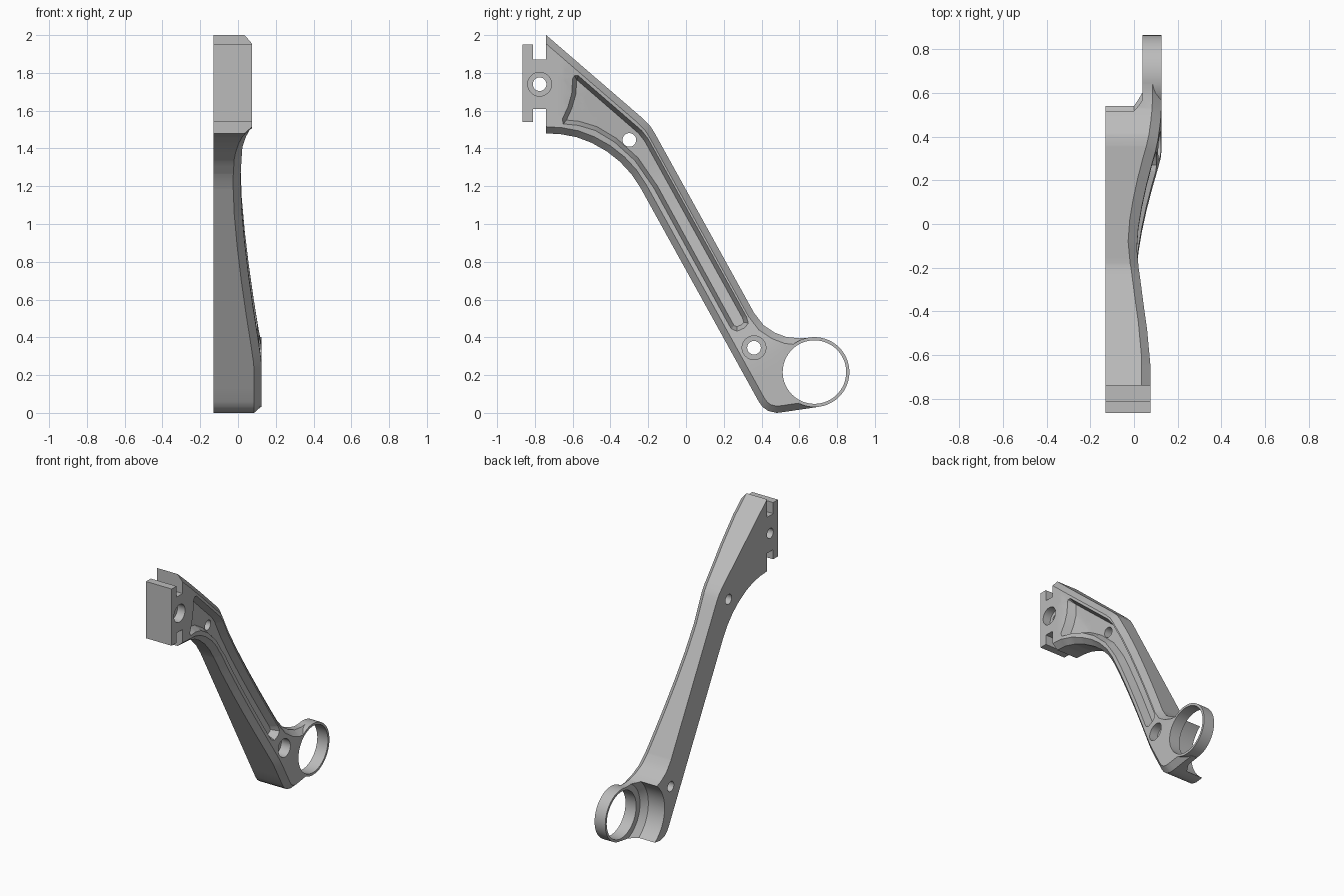
import bpy, bmesh, math
from mathutils import Vector

cube = bpy.data.objects.get("Cube")
if cube:
    bpy.data.objects.remove(cube, do_unlink=True)

grey = bpy.data.materials.new("plain_grey")
grey.use_nodes = True
COLOUR = (0.5, 0.5, 0.5, 1)
grey.diffuse_color = COLOUR
grey.node_tree.nodes["Principled BSDF"].inputs["Base Color"].default_value = COLOUR


def inset(points, d):
    """Offset a closed counter-clockwise profile inwards."""
    out, n = [], len(points)
    for i in range(n):
        a, b, c = (Vector(points[(i + k) % n]) for k in (-1, 0, 1))
        e, f = (b - a).normalized(), (c - b).normalized()
        m, k = Vector((-e.y, e.x)), Vector((-f.y, f.x))
        out.append(tuple(b + (m + k) * d / (1 + m.dot(k))))
    return out


def loft(name, sections):
    """Solid through matching y-z profiles stacked along x."""
    bm = bmesh.new()
    loops = [[bm.verts.new((x, y, z)) for y, z in pts] for x, pts in sections]
    n = len(loops[0])
    for a, b in zip(loops, loops[1:]):
        for i in range(n):
            j = (i + 1) % n
            bm.faces.new((a[i], a[j], b[j], b[i]))
    bm.faces.new(loops[0][::-1])
    bm.faces.new(loops[-1])
    bmesh.ops.recalc_face_normals(bm, faces=bm.faces)
    mesh = bpy.data.meshes.new(name)
    bm.to_mesh(mesh)
    bm.free()
    mesh.materials.append(grey)
    obj = bpy.data.objects.new(name, mesh)
    bpy.context.collection.objects.link(obj)
    return obj


def circle(y, z, r, n=64):
    return [(y + r * math.cos(2 * math.pi * i / n), z + r * math.sin(2 * math.pi * i / n))
            for i in range(n)]


def box(name, x0, x1, y0, y1, z0, z1):
    rect = [(y0, z0), (y1, z0), (y1, z1), (y0, z1)]
    return loft(name, [(x0, rect), (x1, rect)])


def combine(obj, other, operation):
    """Apply a boolean and discard the second solid."""
    mod = obj.modifiers.new("cut", "BOOLEAN")
    mod.operation, mod.object, mod.solver = operation, other, "EXACT"
    bpy.context.view_layer.objects.active = obj
    bpy.ops.object.modifier_apply(modifier=mod.name)
    bpy.data.objects.remove(other, do_unlink=True)


# Side profile of the arm, counter-clockwise in y-z
outline = [(-0.82, 1.48), (-0.74, 1.48), (-0.66, 1.475), (-0.58, 1.46), (-0.5, 1.43),
           (-0.42, 1.385), (-0.35, 1.33), (-0.29, 1.265), (-0.24, 1.19), (0.385, 0.06),
           (0.405, 0.032), (0.435, 0.01), (0.48, 0), (0.52, 0.005), (0.69, 0.03),
           (0.69, 0.4), (0.6, 0.395), (0.53, 0.402), (0.47, 0.425), (0.41, 0.465),
           (0.36, 0.53), (-0.165, 1.48), (-0.19, 1.52), (-0.23, 1.56), (-0.82, 2.069)]
base, shoulder = -0.5, -0.04
arm = loft("bracket_arm", [(base, outline), (shoulder, outline), (0, inset(outline, 0.035))])

# Sloping-walled pocket in the outer face
rim = [(-0.65, 1.53), (-0.57, 1.522), (-0.48, 1.495), (-0.38, 1.435), (-0.27, 1.335),
       (-0.17, 1.19), (0.225, 0.47), (0.24, 0.445), (0.27, 0.432), (0.31, 0.45),
       (0.33, 0.475), (0.32, 0.51), (-0.2, 1.45), (-0.235, 1.495), (-0.57, 1.785),
       (-0.59, 1.785), (-0.6, 1.77), (-0.605, 1.69), (-0.625, 1.62), (-0.655, 1.555)]
floor_x = -0.055
pocket = loft("pocket_cutter", [(floor_x, inset(rim, 0.022)), (0, rim), (0.02, rim)])
combine(arm, pocket, "DIFFERENCE")
combine(arm, box("end_cutter", -0.9, 0.3, -1.2, -0.74, 1, 2.5), "DIFFERENCE")

# Bend the outer face along the arm while the mounting face stays flat
along = Vector((0, 0.484, -0.875))
bend = [(-3, 0.075), (-1.95, 0.075), (-1.75, 0.06), (-1.6, 0.043), (-1.4, 0.022), (-1.2, 0.013),
        (-1, 0.02), (-0.8, 0.036), (-0.6, 0.057), (-0.4, 0.082), (-0.22, 0.107),
        (-0.08, 0.125), (2, 0.125)]


def height(p):
    s = along.dot(p)
    for (a, u), (b, v) in zip(bend, bend[1:]):
        if a <= s <= b:
            return max(u + (v - u) * (s - a) / (b - a), 0.075 - 0.2 * max(0, p.y + 0.65))


bm = bmesh.new()
bm.from_mesh(arm.data)
bmesh.ops.triangulate(bm, faces=bm.faces)
slices = [(along * (-2.1 + 0.05 * i), along) for i in range(44)]
slices += [(Vector((0, -0.7 + 0.05 * i, 0)), Vector((0, 1, 0))) for i in range(9)]
for point, normal in slices:
    bmesh.ops.bisect_plane(bm, geom=bm.verts[:] + bm.edges[:] + bm.faces[:], dist=1e-5,
                           plane_co=point, plane_no=normal)
for v in bm.verts:
    # Full shift from the pocket floor outwards, fading to the flat mounting face
    t = min(1, (v.co.x - base) / (floor_x - base))
    v.co.x = max(v.co.x, floor_x) + height(v.co) if t == 1 else (
        -0.13 + t * (floor_x + height(v.co) + 0.13))
bmesh.ops.triangulate(bm, faces=bm.faces)
bmesh.ops.recalc_face_normals(bm, faces=bm.faces)
bm.to_mesh(arm.data)
bm.free()

# Hollow behind the ring, then the ring and its bore
ring_y, ring_z = 0.68, 0.216
hollow = loft("hollow_cutter", [(x, circle(ring_y, ring_z, r, 96))
                                for x, r in ((-0.2, 0.25), (0, 0.25), (0.04, 0.212))])
combine(arm, hollow, "DIFFERENCE")
disc = circle(ring_y, ring_z, 0.185, 96)
combine(arm, loft("ring", [(0.04, disc), (0.125, disc)]), "UNION")
bore = circle(ring_y, ring_z, 0.168, 96)
combine(arm, loft("bore_cutter", [(-0.3, bore), (0.3, bore)]), "DIFFERENCE")

# Clamp plate joined by a slotted neck
combine(arm, box("clamp_neck", -0.13, 0.075, -0.83, -0.72, 1.61, 1.87), "UNION")
combine(arm, box("clamp_plate", -0.13, 0.075, -0.865, -0.81, 1.54, 1.95), "UNION")

# Screw holes, two of them counterbored
for y, z, floor in ((-0.775, 1.74, 0.015), (0.36, 0.345, 0.05), (-0.3, 1.445, None)):
    hole = circle(y, z, 0.036, 40)
    combine(arm, loft("hole_cutter", [(-0.3, hole), (0.3, hole)]), "DIFFERENCE")
    if floor is not None:
        wide = circle(y, z, 0.063, 48)
        combine(arm, loft("counterbore_cutter", [(floor, wide), (0.3, wide)]), "DIFFERENCE")

bpy.ops.object.select_all(action="DESELECT")
arm.select_set(True)
bpy.context.view_layer.objects.active = arm
bpy.ops.object.shade_smooth_by_angle(angle=math.radians(25))
